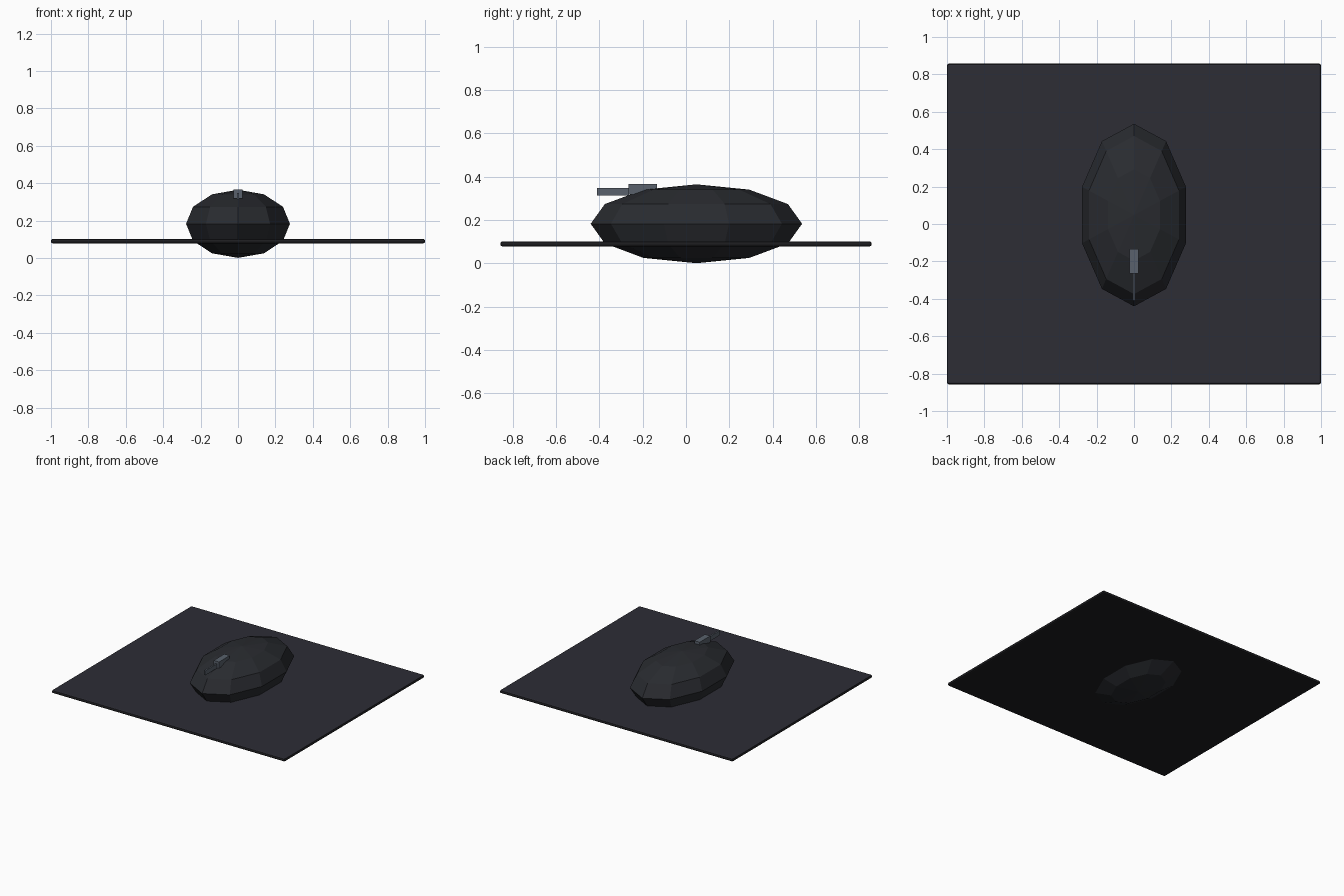
import bpy
import bmesh
from mathutils import Matrix

cube = bpy.data.objects.get("Cube")
if cube:
    bpy.data.objects.remove(cube, do_unlink=True)


def material(name, color):
    mat = bpy.data.materials.new(name)
    mat.use_nodes = True
    mat.diffuse_color = (*color, 1)
    mat.node_tree.nodes["Principled BSDF"].inputs["Base Color"].default_value = (*color, 1)
    return mat


pad_cloth = material("dark slate cloth", (0.026, 0.026, 0.036))
pad_rubber = material("black rubber", (0.012, 0.012, 0.014))
shell = material("charcoal plastic", (0.022, 0.024, 0.029))
grey = material("steel grey", (0.1, 0.12, 0.15))


def add_object(name, bm, *mats):
    mesh = bpy.data.meshes.new(name)
    bm.to_mesh(mesh)
    bm.free()
    for mat in mats:
        mesh.materials.append(mat)
    obj = bpy.data.objects.new(name, mesh)
    bpy.context.collection.objects.link(obj)
    return obj


def box(low, high, bevel=0):
    bm = bmesh.new()
    size = [b - a for a, b in zip(low, high)]
    mid = [(a + b) / 2 for a, b in zip(low, high)]
    bmesh.ops.create_cube(bm, size=1, matrix=Matrix.Translation(mid) @ Matrix.Diagonal((*size, 1)))
    if bevel:
        bmesh.ops.bevel(bm, geom=bm.edges[:], offset=bevel, segments=2, profile=0.5, affect="EDGES")
    bm.normal_update()
    return bm


# Mouse pad: cloth on top, rubber on the rim and underside
bm = box((-1, -0.857, 0.078), (1, 0.857, 0.102), bevel=0.01)
for face in bm.faces:
    face.material_index = 0 if face.normal.z > 0.9 else 1
add_object("mouse_pad", bm, pad_cloth, pad_rubber)

# Faceted mouse body, sunk through the pad
bm = bmesh.new()
bmesh.ops.create_uvsphere(
    bm, u_segments=10, v_segments=6, radius=1,
    matrix=Matrix.Translation((0, 0.048, 0.183)) @ Matrix.Diagonal((0.292, 0.488, 0.182, 1)))
add_object("mouse_body", bm, shell)

# Scroll wheel block and the thin strip in front of it
add_object("scroll_wheel", box((-0.023, -0.265, 0.318), (0.023, -0.135, 0.367)), grey)
add_object("front_strip", box((-0.006, -0.41, 0.314), (0.006, -0.262, 0.349)), grey)
